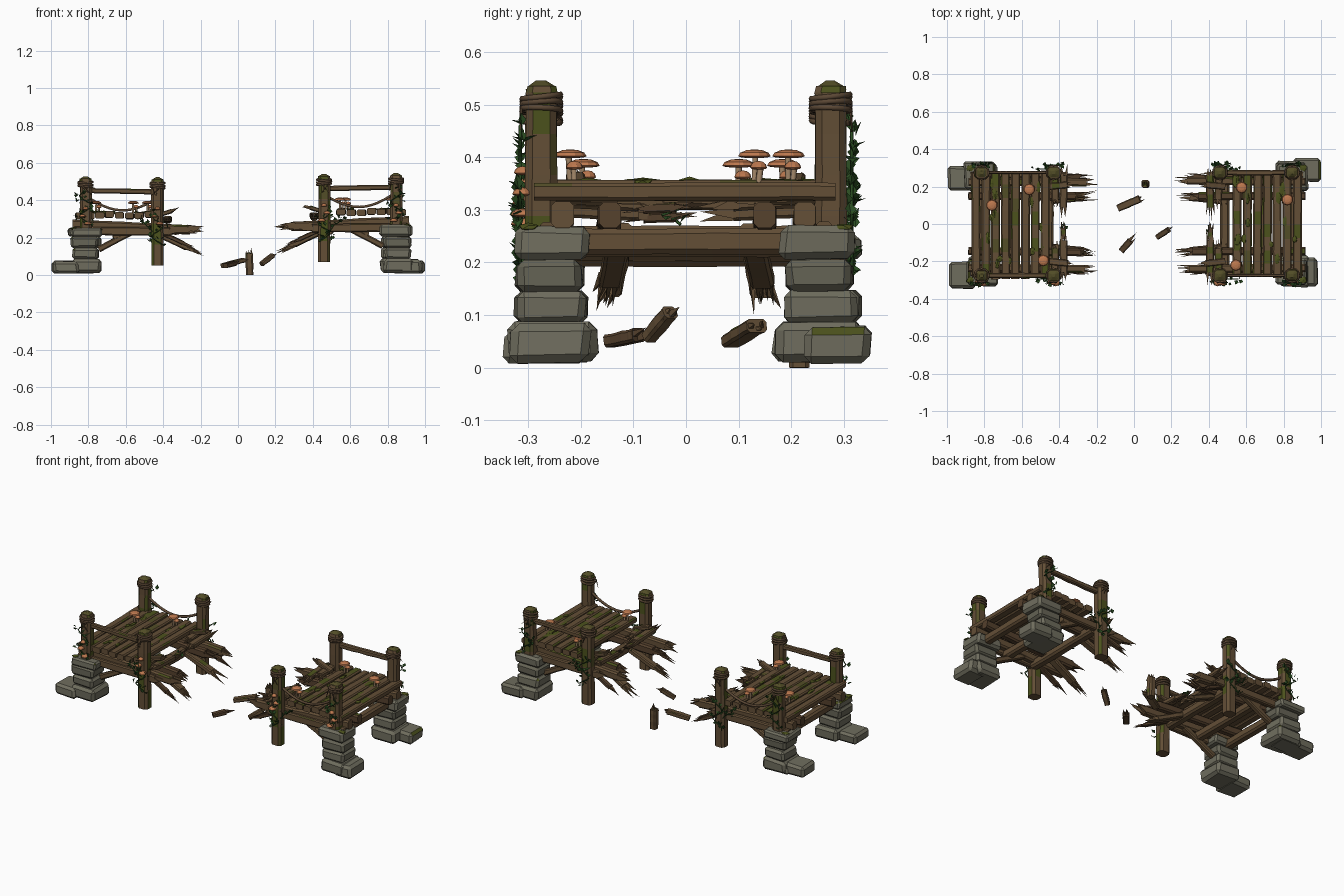
import bpy, bmesh, math, random
from mathutils import Vector as V, Matrix

if "Cube" in bpy.data.objects:
    bpy.data.objects.remove(bpy.data.objects["Cube"])
R = random.Random(7)
def jit(a): return R.uniform(-a, a)

def material(name, rgb):
    m = bpy.data.materials.new(name)
    m.diffuse_color = (*rgb, 1)
    m.use_nodes = True
    m.node_tree.nodes["Principled BSDF"].inputs["Base Color"].default_value = m.diffuse_color
    return m
WOOD = material("brown wood", (.125, .077, .037))
DARK = material("dark wood", (.09, .052, .026))
STONE = material("grey stone", (.16, .154, .112))
STONE2 = material("dark stone", (.13, .125, .09))
MOSS = material("olive moss", (.072, .084, .012))
MOSSWOOD = material("mossy wood", (.085, .075, .02))
LEAF = material("ivy green", (.024, .075, .016))
CAP = material("orange mushroom", (.51, .19, .078))
STEM = material("pale stem", (.36, .24, .14))
ROPE = material("rope", (.105, .064, .035))

def finish(name, bm, *mats):
    me = bpy.data.meshes.new(name)
    bm.to_mesh(me)
    bm.free()
    for m in mats:
        me.materials.append(m)
    ob = bpy.data.objects.new(name, me)
    bpy.context.collection.objects.link(ob)
    return ob

# chamfered timber from p0 to p1, with mossy faces and splintered ends
def beam(name, p0, p1, w, h, mat=WOOD, moss=0.0, up=(0, 0, 1), ch=.2, seg=5,
         ends=(0, 0), spike=.07, taper=1.0, wob=.05, anyside=False):
    p0, p1 = V(p0), V(p1)
    d = (p1 - p0).normalized()
    s = d.cross(V(up)).normalized()
    u = s.cross(d)
    a, b, c = w / 2, h / 2, ch * min(w, h)
    prof = [(a, b - c), (a - c, b), (c - a, b), (-a, b - c), (-a, c - b), (c - a, -b), (a - c, -b), (a, c - b)]
    bm = bmesh.new()
    rings = []
    for i in range(seg + 1):
        t = i / seg
        k = 1 + (taper - 1) * t + jit(wob)
        o = s * jit(wob * w * .4) + u * jit(wob * h * .4)
        rings.append([bm.verts.new(p0.lerp(p1, t) + o + s * x * k + u * y * k) for x, y in prof])
    for r, q in zip(rings, rings[1:]):
        for j in range(8):
            bm.faces.new((r[j], r[(j + 1) % 8], q[(j + 1) % 8], q[j]))
    bm.faces.new(rings[0])
    bm.faces.new(rings[-1])
    for n, base, dr in ((ends[0], p0, -d), (ends[1], p1, d)):
        for i in range(n):
            cx, hw = (-a + w * (i + .5) / n) * .95, w / n * R.uniform(.4, .65)
            hh = b * R.uniform(.5, .9)
            mid = base + s * cx + u * jit(b * .2)
            L = spike * R.uniform(.35, 1.1)
            q = [bm.verts.new(mid - dr * .01 + s * hw * x + u * hh * y) for x, y in ((-1, -1), (1, -1), (1, 1), (-1, 1))]
            tip = bm.verts.new(mid + dr * L + s * jit(w * .25) + u * jit(h * .4))
            bm.faces.new(q)
            for j in range(4):
                bm.faces.new((q[j], q[(j + 1) % 4], tip))
    bmesh.ops.recalc_face_normals(bm, faces=bm.faces)
    for f in bm.faces:
        if (f.normal.z > .5 or anyside) and len(f.verts) == 4 and R.random() < moss:
            f.material_index = R.choice((1, 1, 2))
    return finish(name, bm, mat, MOSS, MOSSWOOD)

# rough bevelled block
def stone(name, lo, hi, mat=STONE):
    lo, hi = V(lo), V(hi)
    size = hi - lo
    bm = bmesh.new()
    bmesh.ops.create_cube(bm, size=1)
    for v in bm.verts:
        v.co = (lo + hi) / 2 + V([v.co[i] * size[i] * R.uniform(.88, 1.04) for i in range(3)])
    bmesh.ops.bevel(bm, geom=list(bm.edges), offset=min(size) * .2, segments=1, affect='EDGES', profile=.5)
    for f in bm.faces:
        if f.normal.z > .3 and f.calc_area() < .002 and R.random() < .12:
            f.material_index = 1
    return finish(name, bm, mat, MOSS)

def tube(name, pts, r, mat, closed=False):
    cu = bpy.data.curves.new(name, 'CURVE')
    cu.dimensions = '3D'
    cu.bevel_depth, cu.bevel_resolution = r, 1
    sp = cu.splines.new('POLY')
    sp.points.add(len(pts) - 1)
    for p, q in zip(sp.points, pts):
        p.co = (*q, 1)
    sp.use_cyclic_u, cu.use_fill_caps = closed, True
    cu.materials.append(mat)
    ob = bpy.data.objects.new(name, cu)
    bpy.context.collection.objects.link(ob)

def ivy(name, pts, per=3):
    tube(name + "_stem", pts, .003, LEAF)
    bm = bmesh.new()
    for p in pts:
        for _ in range(per):
            M = Matrix.Translation(V(p) + V((jit(.022), jit(.008), jit(.015)))) @ \
                Matrix.Rotation(jit(3.1), 4, 'Z') @ Matrix.Rotation(R.uniform(.3, 1.6), 4, 'X')
            k = R.uniform(.7, 1.1)
            q = [bm.verts.new(M @ (V(c) * k)) for c in ((0, 0, 0), (.012, .012, .004), (0, .028, 0), (-.012, .012, .004))]
            bm.faces.new((q[0], q[1], q[2]))
            bm.faces.new((q[0], q[2], q[3]))
    finish(name + "_leaves", bm, LEAF)

def mushroom(name, p, h, r, bracket=False):
    p = V(p)
    bm = bmesh.new()
    bmesh.ops.create_uvsphere(bm, u_segments=10, v_segments=6, radius=1)
    for v in bm.verts:
        v.co = p + V((v.co.x * r, v.co.y * r, h + (v.co.z * .013 if v.co.z > 0 else v.co.z * .004)))
    finish(name + "_cap", bm, CAP)
    if not bracket:
        tube(name + "_stem", [p, p + V((jit(.004), jit(.004), h))], .006, STEM)

def clump(name, p, rx, ry, rz):
    bm = bmesh.new()
    bmesh.ops.create_icosphere(bm, subdivisions=1, radius=1)
    for v in bm.verts:
        v.co = V(p) + V((v.co.x * rx, v.co.y * ry, v.co.z * rz)) * R.uniform(.75, 1.15)
    finish(name, bm, MOSS)

# one broken half of the bridge; u runs outward from its centre c
def half(tag, sx, c, dz, planks, u0, boulders, shrooms, railside):
    def P(u, y, z): return V((sx * (c + u), y, z + dz))
    # stone piers with a boulder at each foot
    for sy in (-1, 1):
        for i, (z0, z1, hx, hy) in enumerate(((.01, .088, .082, .088), (.083, .147, .072, .07),
                                              (.143, .208, .076, .066), (.205, .26, .085, .073))):
            m = P(.19 + jit(.012), sy * (.257 + jit(.008)), 0)
            stone(f"{tag}_pier_stone", (m.x - hx, m.y - hy, z0), (m.x + hx, m.y + hy, z1 + (dz if i == 3 else 0)),
                  STONE2 if i == 2 else STONE)
    for x0, x1, y0, y1, z1 in boulders:
        stone(f"{tag}_boulder", (x0, y0, .008), (x1, y1, z1))
    # posts with mossy caps, rope bindings, ivy and bracket mushrooms
    for sy in (-1, 1):
        for u, z0, z1 in ((.19, .2, .513), (-.195, .06, .508)):
            y = sy * .275
            beam(f"{tag}_post", P(u, y, z0), P(u + jit(.005), y, z1), .064, .06, WOOD, .25, up=(0, 1, 0),
                 ch=.22, seg=4, anyside=True, wob=.03)
            beam(f"{tag}_post_cap", P(u, y, z1 - .003), P(u, y, z1 + .012), .064, .06, WOOD, .5, up=(0, 1, 0),
                 seg=1, taper=.95, anyside=True)
            beam(f"{tag}_post_cap_top", P(u, y, z1 + .01), P(u, y, z1 + .023), .06, .057, MOSSWOOD, 0, up=(0, 1, 0),
                 seg=1, taper=.3)
            for k in range(3):
                ring = [P(u + .038 * math.cos(t * math.tau / 12), y + .036 * math.sin(t * math.tau / 12),
                          z1 - .008 - k * .012 + .004 * math.sin(t * math.tau / 12 + k)) for t in range(12)]
                tube(f"{tag}_post_binding", ring, .006, ROPE, True)
            for k in range(3):
                beam(f"{tag}_rope_end", P(u + jit(.03), y + sy * .038, z1 - .03), P(u + jit(.04), y + sy * .04, z1 - .075),
                     .006, .006, ROPE, up=(0, 1, 0), seg=1, taper=.3)
            top = .45 if u > 0 else .34
            low = .28 if u > 0 else .17
            ivy(f"{tag}_post_ivy", [P(u + .032 * math.sin(i * 1.1 + sy), y + sy * .04, low + (top - low) * i / 9)
                                    for i in range(10)], 2)
            if sy < 0:
                for k, z in enumerate((.28, .32, .36)):
                    mushroom(f"{tag}_bracket_mushroom", P(u + (-.012, .016, 0)[k], y - .036, z), 0, .022 - k * .003, True)
    # sleepers, stringers and drooping splintered beams
    for u, z in ((.2, .23), (-.17, .235), (.02, .225)):
        beam(f"{tag}_cross_beam", P(u, -.25, z), P(u, .25, z), .05, .05, WOOD, .1)
    for y, ue in ((-.235, -.36), (.225, -.37), (-.145, -.34), (.15, -.31)):
        beam(f"{tag}_stringer", P(.26, y, .28), P(ue, y + jit(.008), .25), .043, .05, DARK if abs(y) < .2 else WOOD,
             .1, ends=(0, 4), spike=.085, seg=7)
    for sy in (-1, 1):
        beam(f"{tag}_drooping_beam", P(-.15, sy * .125, .25), P(-.35, sy * .145, .155), .045, .03, WOOD, .05,
             ends=(0, 5), spike=.11)
        beam(f"{tag}_hanging_splinter", P(-.2, sy * .24, .24), P(-.33, sy * .255, .18), .03, .022, DARK,
             ends=(0, 4), spike=.09)
        beam(f"{tag}_brace", P(.12, sy * .235, .145), P(-.08, sy * .235, .25), .032, .032, WOOD)
        beam(f"{tag}_side_beam", P(.25, sy * .262, .245), P(-.26, sy * .262, .24), .03, .045, WOOD, .08,
             ends=(0, 4), spike=.06)
    # deck planks
    pitch = (.245 - u0) / planks
    for i in range(planks):
        u = u0 + pitch * (i + .5)
        z = .327 + jit(.004)
        beam(f"{tag}_deck_plank", P(u, -.288 + jit(.008), z + jit(.004)), P(u + jit(.004), .28 + jit(.008), z),
             pitch * .9, .034, WOOD, .16, seg=8, wob=.04)
    # snapped plank stubs at the broken edge
    for sy in (-1, 1):
        beam(f"{tag}_plank_stub", P(-.2, sy * .275, .318), P(-.205, sy * .13, .312), .042, .03, WOOD, .2,
             ends=(0, 4), spike=.06)
        beam(f"{tag}_plank_stub", P(-.25, sy * .26, .31), P(-.247, sy * .09, .302), .042, .03, WOOD, .15,
             ends=(2, 4), spike=.07)
        beam(f"{tag}_tilted_plank", P(-.17, sy * .2, .32), P(-.27, sy * .21, .35), .035, .022, WOOD, .1,
             ends=(0, 4), spike=.045)
    beam(f"{tag}_loose_piece", P(-.25, -.08, .292), P(-.245, -.02, .295), .028, .02, DARK, .4, ends=(3, 3), spike=.04)
    ivy(f"{tag}_edge_ivy", [P(-.25 + jit(.01), -.03 + jit(.02), .3 - .01 * i) for i in range(3)], 1)
    for sy in (-1, 1):
        ivy(f"{tag}_hanging_ivy", [P(-.1 - .02 * i, sy * .295, .3 - .02 * i + jit(.015)) for i in range(6)], 2)
    # timber rail on one side, slack rope on the other
    beam(f"{tag}_rail", P(.19, railside * .275, .46), P(-.195, railside * .275, .452), .028, .028, WOOD, .12, seg=7, wob=.1)
    tube(f"{tag}_slack_rope", [P(.19 - .385 * i / 12, -railside * .275, .435 - .075 * math.sin(math.pi * i / 12) ** .9 - .001 * i)
                              for i in range(13)], .0075, ROPE)
    # mushrooms and moss on the deck
    for x, y in shrooms:
        z = .34 + dz
        mushroom(f"{tag}_mushroom", (x, y, z), .052, .031)
        mushroom(f"{tag}_small_mushroom", (x + .015, y + .008, z), .03, .016)
    for k in range(14):
        clump(f"{tag}_moss_clump", P(R.uniform(u0, .22), R.uniform(-.24, .24), .343),
              R.uniform(.01, .02), R.uniform(.018, .045), R.uniform(.005, .011))
    for sy in (-1, 1):
        clump(f"{tag}_pier_moss", P(.25, sy * .3, .257), .025, .02, .008)

half("left", -1, .625, -.008, 8, -.175,
     ((-1, -.86, .175, .31, .078), (-.9, -.76, .2, .32, .06), (-.99, -.85, -.35, -.2, .075)),
     ((-.76, .10), (-.56, .185), (-.485, -.195)), -1)
half("right", 1, .655, .01, 7, -.13,
     ((.85, 1, .225, .355, .08), (.86, .985, -.34, -.18, .085)),
     ((.545, -.22), (.575, .195), (.82, .13)), 1)

# fallen debris in the gap
beam("debris_plank", (-.085, .085, .05), (.03, .135, .08), .04, .025, WOOD, .1, ends=(0, 3), spike=.03)
beam("debris_short_plank", (-.068, -.145, .05), (-.02, -.09, .062), .035, .025, DARK, 0, ends=(0, 3), spike=.05)
beam("debris_tilted_plank", (.125, -.07, .058), (.185, -.03, .105), .03, .025, WOOD, 0, ends=(0, 3), spike=.03)
beam("debris_post_stub", (.062, .215, 0), (.06, .215, .115), .04, .04, WOOD, .1, up=(0, 1, 0), ends=(0, 4),
     spike=.035, anyside=True)
clump("debris_moss", (.06, .215, .115), .016, .016, .006)
